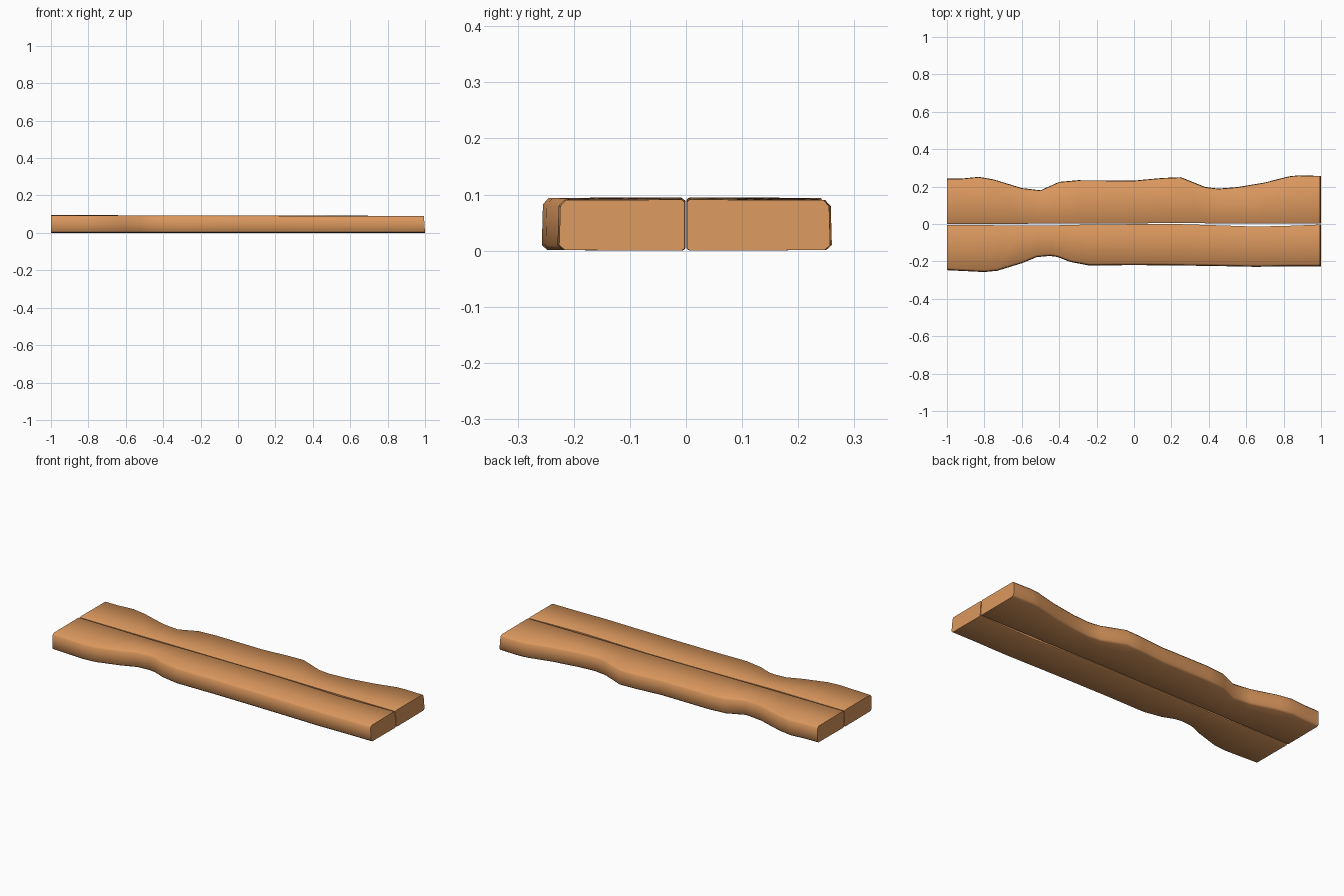
import bpy, bmesh, math

wood = bpy.data.materials.new("warm_wood")
wood.diffuse_color = (0.70, 0.31, 0.11, 1)


def plank(name, side, outline):
    """Loft a plank along x; outline rows are (x, inner y, outer y) as distances from the middle."""
    bm = bmesh.new()
    rings = []
    last = len(outline) - 1
    for i, (x, inner, outer) in enumerate(outline):
        top = 0.095 - 0.002 * (x + 1)
        # cross-section: worn outer edges, crisp inner edges
        section = [(inner, 0.004), (inner + 0.005, 0.0), (outer - 0.010, 0.001),
                   (outer, 0.010), (outer - 0.002, top - 0.012),
                   (outer - 0.012, top - 0.001), (inner + 0.005, top),
                   (inner, top - 0.004)]
        lean = 0.006 if i == last else 0.0
        rings.append([bm.verts.new((x - lean * z / top, side * y, z)) for y, z in section])
    n = len(rings[0])
    for a, b in zip(rings, rings[1:]):
        for k in range(n):
            bm.faces.new((a[k], a[(k + 1) % n], b[(k + 1) % n], b[k]))
    bm.faces.new(rings[0])
    bm.faces.new(rings[-1])
    bmesh.ops.recalc_face_normals(bm, faces=bm.faces)
    me = bpy.data.meshes.new(name)
    bm.to_mesh(me)
    bm.free()
    me.materials.append(wood)
    ob = bpy.data.objects.new(name, me)
    bpy.context.collection.objects.link(ob)
    bpy.ops.object.select_all(action='DESELECT')
    ob.select_set(True)
    bpy.context.view_layer.objects.active = ob
    bpy.ops.object.shade_smooth_by_angle(angle=math.radians(50))


# back plank, with two worn waists
plank("back_plank", 1, [
    (-1.0, 0.001, 0.242), (-0.92, 0.001, 0.243), (-0.83, 0.001, 0.252),
    (-0.75, 0.001, 0.238), (-0.60, 0.001, 0.192), (-0.50, 0.002, 0.180),
    (-0.40, 0.002, 0.225), (-0.30, 0.002, 0.234), (0.0, 0.003, 0.232),
    (0.15, 0.005, 0.246), (0.25, 0.005, 0.250), (0.38, 0.004, 0.198),
    (0.45, 0.003, 0.189), (0.55, 0.002, 0.197), (0.70, 0.002, 0.222),
    (0.83, 0.002, 0.255), (0.88, 0.002, 0.260), (1.0, 0.002, 0.257)])

# front plank, with one worn waist
plank("front_plank", -1, [
    (-1.0, 0.004, 0.247), (-0.80, 0.006, 0.257), (-0.73, 0.007, 0.250),
    (-0.60, 0.009, 0.210), (-0.52, 0.009, 0.177), (-0.45, 0.008, 0.171),
    (-0.41, 0.007, 0.176), (-0.34, 0.005, 0.203), (-0.24, 0.003, 0.222),
    (0.0, 0.001, 0.220), (0.25, 0.001, 0.222), (0.45, 0.007, 0.225),
    (0.65, 0.014, 0.229), (0.85, 0.009, 0.226), (1.0, 0.003, 0.226)])
